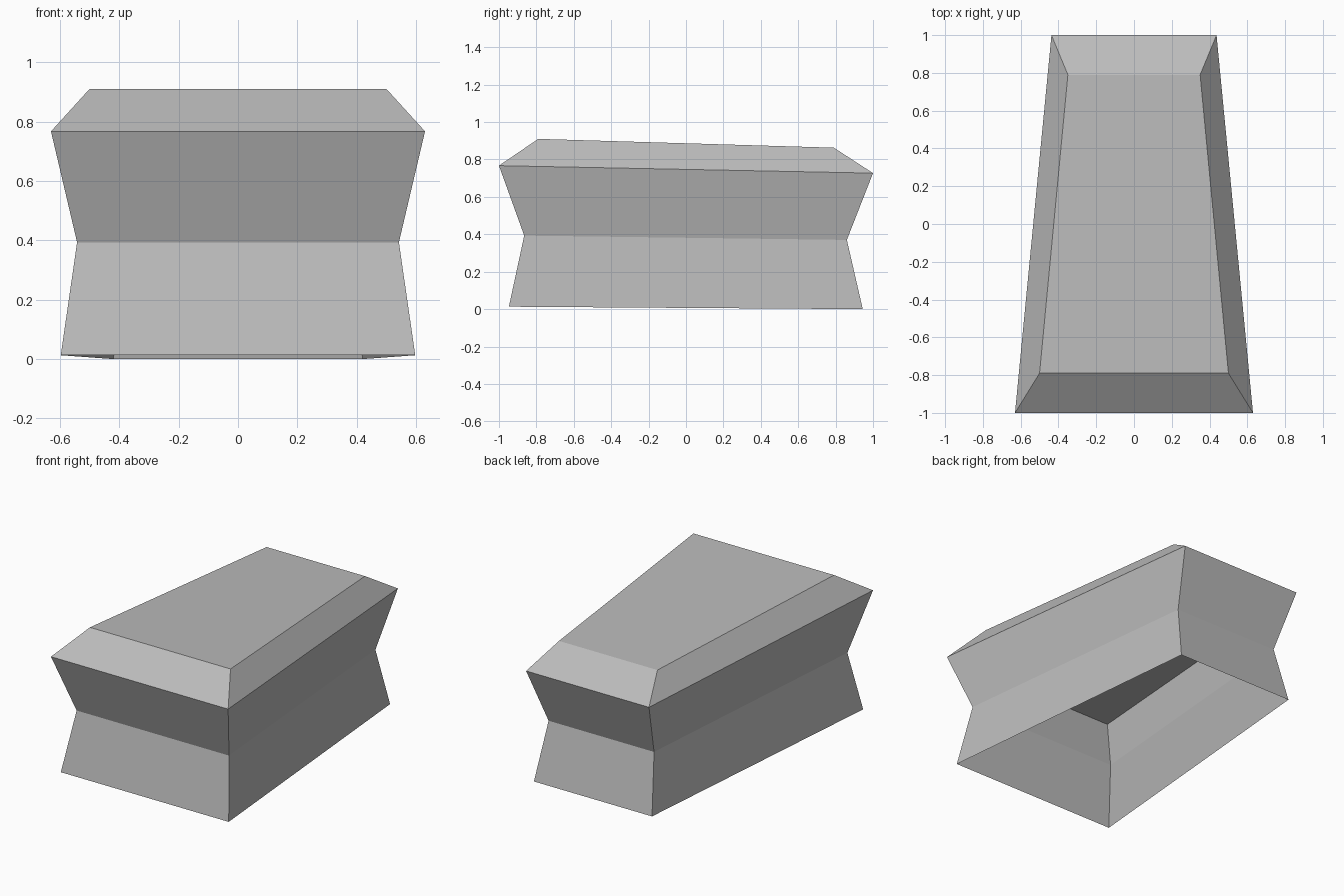
import bpy
import bmesh

cube = bpy.data.objects.get("Cube")
if cube:
    bpy.data.objects.remove(cube, do_unlink=True)

stone = bpy.data.materials.new("grey stone")
stone.use_nodes = True
COLOUR = (0.5, 0.5, 0.5, 1)
stone.diffuse_color = COLOUR
stone.node_tree.nodes["Principled BSDF"].inputs["Base Color"].default_value = COLOUR

# Tapered outlines: front (half width, y, z), then back (half width, y, z)
FOOT = ((0.597, -0.947, 0.013), (0.42, 0.945, 0.0))
WAIST = ((0.542, -0.865, 0.393), (0.375, 0.86, 0.37))
BRIM = ((0.63, -1.0, 0.767), (0.437, 1.0, 0.727))
CROWN = ((0.5, -0.79, 0.91), (0.35, 0.79, 0.863))


def loft(name, outlines, capped):
    """Join stacked four-cornered outlines with flat walls."""
    bm = bmesh.new()
    rings = []
    for (fw, fy, fz), (bw, by, bz) in outlines:
        corners = ((-fw, fy, fz), (fw, fy, fz), (bw, by, bz), (-bw, by, bz))
        rings.append([bm.verts.new(c) for c in corners])
    for low, high in zip(rings, rings[1:]):
        for i in range(4):
            j = (i + 1) % 4
            bm.faces.new((low[i], low[j], high[j], high[i]))
    if capped:
        bm.faces.new(rings[0][::-1])
        bm.faces.new(rings[-1])
    mesh = bpy.data.meshes.new(name)
    bm.to_mesh(mesh)
    bm.free()
    mesh.materials.append(stone)
    obj = bpy.data.objects.new(name, mesh)
    bpy.context.collection.objects.link(obj)
    return obj


# Open-bottomed base with a pinched waist, and a solid bevelled lid
loft("chest_base", (FOOT, WAIST, BRIM), capped=False)
loft("chest_lid", (BRIM, CROWN), capped=True)
